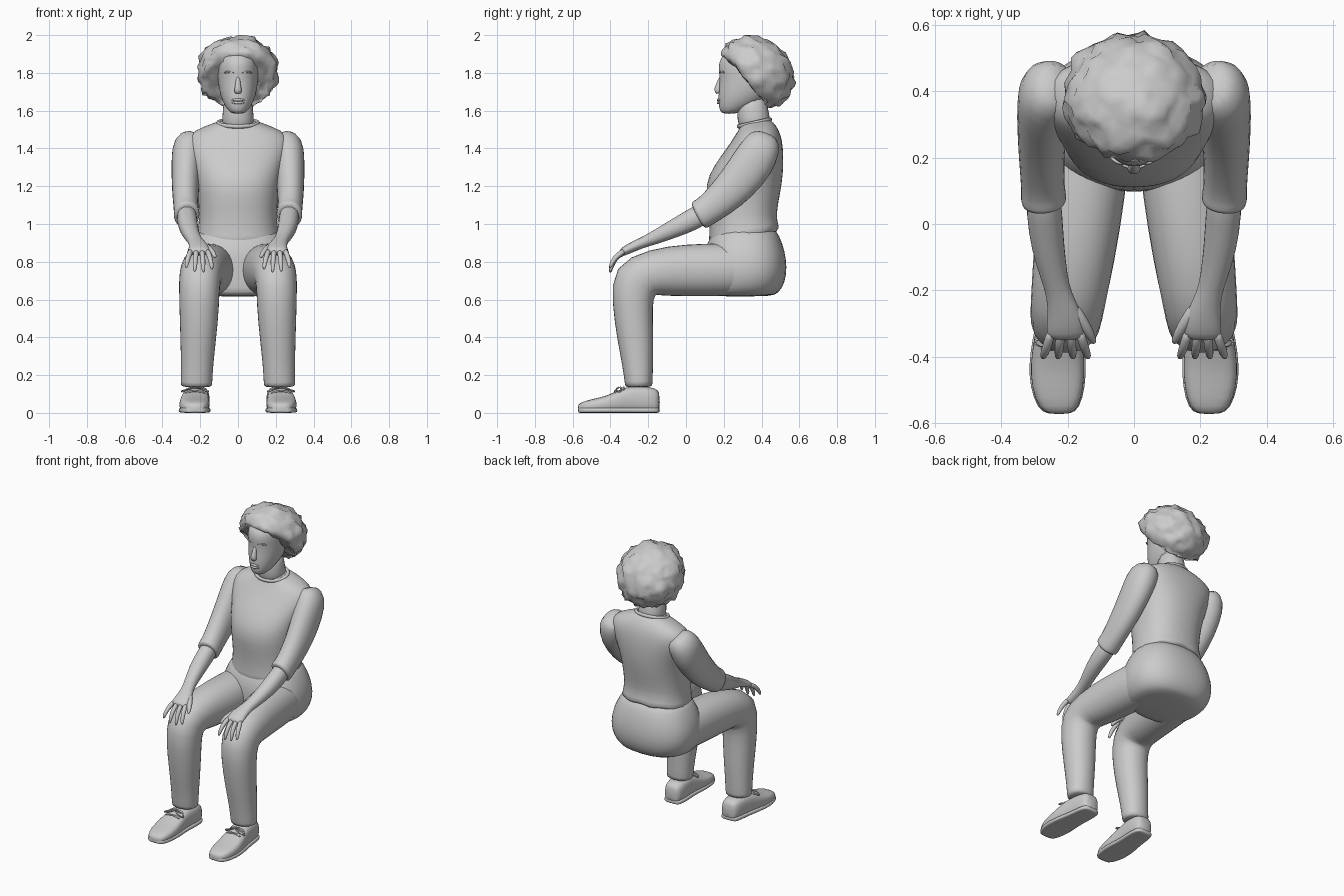
import bpy, bmesh
from math import sin, cos, pi, copysign
from mathutils import Vector, noise


def oval(n, e):
    """Unit superellipse points."""
    out = []
    for i in range(n):
        c, s = cos(2 * pi * i / n), sin(2 * pi * i / n)
        out.append((copysign(abs(c) ** (2 / e), c), copysign(abs(s) ** (2 / e), s)))
    return out


def finish(name, bm, mirror=False, sub=1):
    bmesh.ops.recalc_face_normals(bm, faces=bm.faces)
    for f in bm.faces:
        f.smooth = True
    me = bpy.data.meshes.new(name)
    bm.to_mesh(me)
    bm.free()
    ob = bpy.data.objects.new(name, me)
    bpy.context.collection.objects.link(ob)
    if mirror:
        m = ob.modifiers.new("Mirror", 'MIRROR')
        m.use_mirror_merge = False
    if sub:
        s = ob.modifiers.new("Subdivision", 'SUBSURF')
        s.levels = s.render_levels = sub
    return ob


def loft(name, rings, mirror=False, sub=1):
    bm = bmesh.new()
    rows = [[bm.verts.new(p) for p in r] for r in rings]
    n = len(rows[0])
    for a, b in zip(rows, rows[1:]):
        for i in range(n):
            j = (i + 1) % n
            bm.faces.new((a[i], a[j], b[j], b[i]))
    bm.faces.new(rows[0])
    bm.faces.new(rows[-1])
    return finish(name, bm, mirror, sub)


def tube(name, pts, n=14, mirror=True, sub=1):
    """Sweep along (x, y, z, half width, half depth) points."""
    rings = []
    for i, p in enumerate(pts):
        a, b = pts[max(i - 1, 0)], pts[min(i + 1, len(pts) - 1)]
        t = (Vector(b[:3]) - Vector(a[:3])).normalized()
        ref = Vector((1, 0, 0)) if abs(t.x) < 0.9 else Vector((0, 1, 0))
        u = (ref - t * ref.dot(t)).normalized()
        v = t.cross(u)
        rings.append([Vector(p[:3]) + 1.03 * (u * p[3] * c + v * p[4] * s)
                      for c, s in oval(n, 2.15)])
    return loft(name, rings, mirror, sub)


def stack(name, rows, n=24, e=2.3, wave=0):
    """Stacked rings from (z, front y, back y, half width, tilt) rows."""
    rings = []
    for k, (z, yf, yb, w, tilt) in enumerate(rows):
        r = (yb - yf) / 2
        ring = []
        for i, (c, s) in enumerate(oval(n, e)):
            dz = wave * sin(i * 2.4) if k < 2 else 0
            ring.append((1.02 * w * c, (yf + yb) / 2 + 1.02 * r * s, z + tilt * r * s + dz))
        rings.append(ring)
    return loft(name, rings)


# Shirt body, with an uneven hem that rises toward the back
stack("shirt", [(.925, .13, .48, .212, .2), (.935, .12, .495, .22, .2), (1.0, .13, .475, .203, .15),
                (1.1, .12, .485, .205, .05), (1.21, .102, .505, .215, 0), (1.31, .15, .515, .235, 0),
                (1.41, .225, .512, .275, 0), (1.475, .265, .5, .265, 0), (1.515, .285, .475, .18, .1),
                (1.54, .29, .445, .105, .15), (1.545, .30, .435, .095, .15)], wave=.012)

# Hips
stack("trouser_seat", [(.615, .12, .45, .19, 0), (.635, .1, .49, .235, 0), (.69, .1, .522, .272, 0),
                       (.77, .1, .533, .285, 0), (.86, .1, .52, .268, 0), (.93, .13, .495, .232, 0),
                       (1.0, .16, .46, .195, 0)], e=2.4)

# Legs: thigh, knee, shin and ankle cuff
tube("trouser_leg", [(.135, .44, .76, .12, .13), (.148, .2, .758, .135, .14), (.168, 0, .755, .127, .137),
                     (.19, -.17, .745, .117, .125), (.205, -.278, .708, .107, .138),
                     (.205, -.285, .57, .105, .104), (.21, -.268, .4, .094, .096),
                     (.217, -.255, .25, .084, .08), (.22, -.25, .15, .082, .072),
                     (.22, -.25, .135, .082, .072)], n=16)

# Sleeves and skin of the arms
tube("sleeve", [(.225, .425, 1.475, .05, .07), (.258, .405, 1.42, .092, .1), (.273, .36, 1.33, .08, .115),
                (.278, .27, 1.21, .073, .105), (.278, .18, 1.125, .067, .09), (.274, .11, 1.07, .065, .078),
                (.272, .075, 1.05, .069, .08), (.27, .06, 1.042, .067, .078)])
tube("forearm", [(.275, .14, 1.085, .05, .06), (.27, .03, 1.02, .054, .058), (.26, -.07, .973, .05, .048),
                 (.24, -.16, .93, .04, .037), (.225, -.215, .908, .037, .029), (.208, -.275, .882, .052, .027),
                 (.206, -.325, .858, .058, .024), (.206, -.345, .843, .055, .018)])

# Fingers resting over the knees, then the thumb
for i in range(4):
    k = i - 1.5
    x, drop = .206 + k * .028, (.0, .018, .014, -.008)[i]
    tube("finger", [(x, -.32, .862, .015, .017), (x + k * .008, -.363, .835, .015, .015),
                    (x + k * .015, -.392, .795 - drop / 2, .013, .013),
                    (x + k * .018, -.403, .757 - drop, .008, .008)], n=8)
tube("thumb", [(.19, -.24, .892, .02, .02), (.158, -.29, .872, .02, .02),
               (.132, -.33, .85, .015, .015), (.118, -.362, .82, .009, .009)], n=8)


# Shoes: upper and sole share one length-wise loft
def shoe(name, grow, height):
    rows = [(-.573, .226, .03, .042), (-.556, .227, .06, .058), (-.49, .23, .08, .075), (-.42, .23, .083, .09),
            (-.35, .228, .075, .125), (-.29, .222, .068, .145), (-.22, .215, .067, .142),
            (-.16, .213, .06, .132), (-.138, .213, .042, .11)]
    rings = []
    for y, x, w, h in rows:
        h = height or h
        rings.append([(x + (w + grow) * c, y, h / 2 * (1 + s)) for c, s in oval(16, 3 if not height else 5)])
    loft(name, rings, True)


shoe("shoe_upper", 0, 0)
shoe("shoe_sole", .004, .028)

# Lace bows and crossing laces
for s in (-1, 1):
    loop = [(.228, -.35), (.228 + s * .035, -.375), (.228 + s * .075, -.365),
            (.228 + s * .07, -.345), (.228 + s * .03, -.34), (.228, -.35)]
    tube("lace_loop", [(x, y, .138 - .35 * abs(x - .228), .006, .006) for x, y in loop], n=6)
for y, z in ((-.33, .136), (-.375, .118)):
    tube("lace", [(.228 + .055 * k, y, z - .016 * k * k, .006, .006) for k in (-1, -.5, 0, .5, 1)], n=6)

# Neck and collar
tube("neck", [(0, .375, 1.48, .095, .09), (0, .355, 1.56, .08, .083), (0, .345, 1.69, .08, .083)], mirror=False)
bpy.ops.mesh.primitive_torus_add(location=(0, .362, 1.535), rotation=(.22, 0, 0), major_radius=.1,
                                 minor_radius=.011, major_segments=28, minor_segments=8)
collar = bpy.context.object
collar.name = "collar"
collar.scale = (1.05, .86, 1)
bpy.ops.object.shade_smooth()

# Head, nose and lips
stack("head", [(1.583, .195, .26, .03, 0), (1.6, .178, .31, .053, 0), (1.65, .172, .41, .083, 0),
               (1.71, .176, .46, .1, 0), (1.775, .182, .49, .106, 0), (1.83, .172, .49, .109, 0),
               (1.88, .182, .48, .104, 0), (1.93, .24, .44, .08, 0)], e=2.1)
tube("nose", [(0, .19, 1.785, .011, .012), (0, .175, 1.74, .013, .015), (0, .163, 1.708, .022, .02),
              (0, .175, 1.69, .018, .014)], n=10, mirror=False)
for z in (1.657, 1.642):
    tube("lip", [(x, .17 + 6 * x * x, z, .009 - abs(x) * .15, .009 - abs(x) * .15)
                 for x in (-.036, -.018, 0, .018, .036)], n=8, mirror=False)
tube("brow", [(.02, .178, 1.8, .006, .006), (.045, .18, 1.808, .008, .008), (.075, .205, 1.8, .006, .006)], n=6)

# Curly hair: bumpy leaning ball, cut back around the face
bm = bmesh.new()
bmesh.ops.create_icosphere(bm, subdivisions=4, radius=1)
for v in bm.verts:
    d = v.co.normalized()
    r = 1 + .11 * noise.noise(d * 4.5) + .07 * noise.noise(d * 9)
    z = 1.805 + .19 * d.z * r
    x = .212 * d.x * r
    y = .373 + .196 * d.y * r - .2 * (z - 1.805)
    if z < 1.885:
        y = max(y, .215 + (1.885 - z) * .85 + .03 * noise.noise(d * 8))
    v.co = (x, y, min(z, 2.0))
finish("hair", bm, sub=0)
